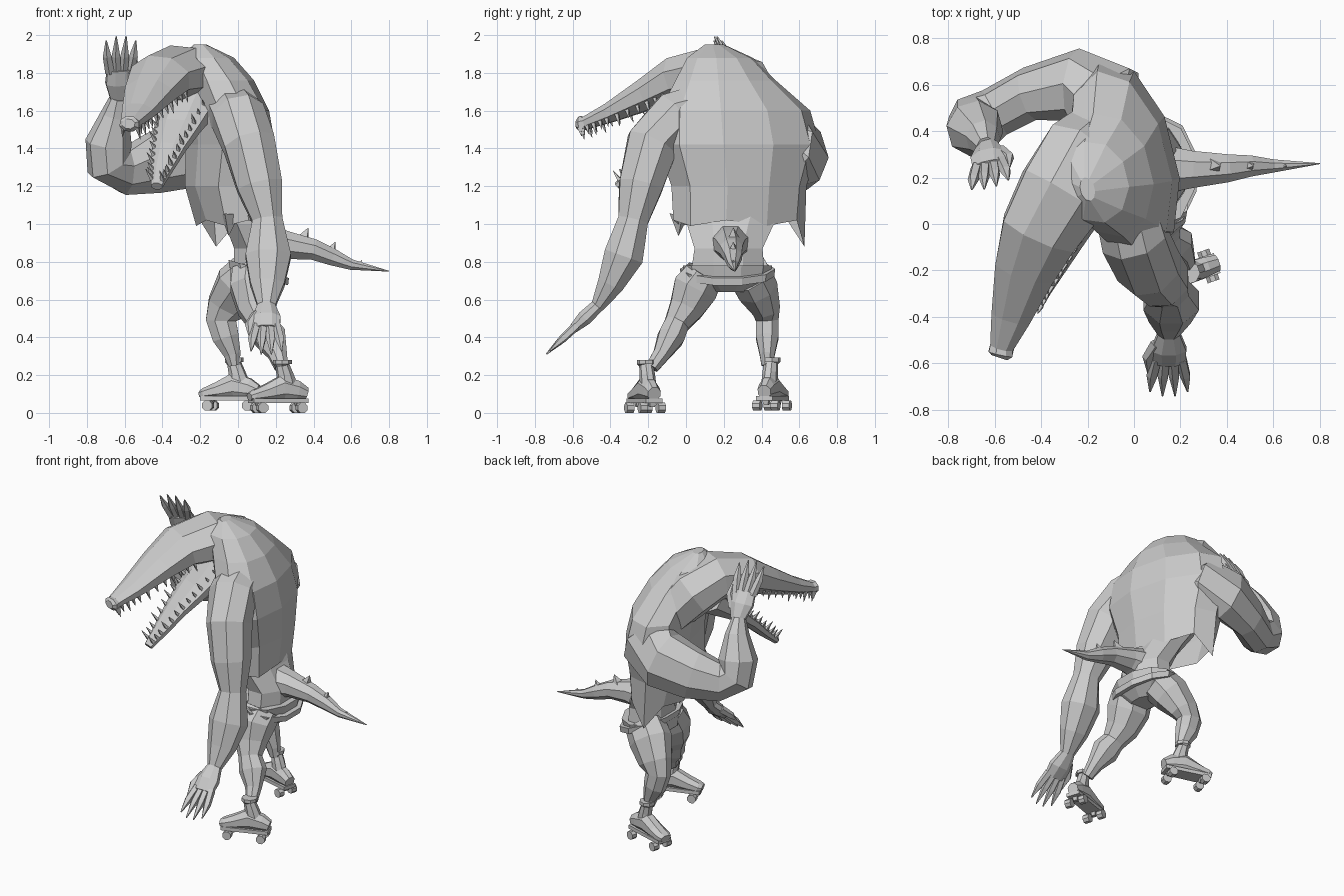
import bpy, bmesh, math
from mathutils import Vector, Matrix

cube = bpy.data.objects.get("Cube")
if cube:
    bpy.data.objects.remove(cube)

grey = bpy.data.materials.new("plain grey")
grey.use_nodes = True
grey.diffuse_color = (0.6, 0.6, 0.6, 1)
grey.node_tree.nodes["Principled BSDF"].inputs["Base Color"].default_value = grey.diffuse_color
UP, LEFT, BACK = Vector((0, 0, 1)), Vector((1, 0, 0)), Vector((0, 1, 0))


def finish(name, bm):
    bmesh.ops.recalc_face_normals(bm, faces=bm.faces)
    mesh = bpy.data.meshes.new(name)
    bm.to_mesh(mesh)
    bm.free()
    mesh.materials.append(grey)
    obj = bpy.data.objects.new(name, mesh)
    bpy.context.scene.collection.objects.link(obj)
    return obj


def add_loft(bm, sections, side, n=8, flat=False, caps=True):
    """Rings (x, y, z, half width along side, half height) joined end to end."""
    side = Vector(side)
    centres = [Vector(s[:3]) for s in sections]
    grow = 1 / math.cos(math.pi / n)
    rings = []
    for i, s in enumerate(sections):
        tangent = centres[min(i + 1, len(centres) - 1)] - centres[max(i - 1, 0)]
        tangent = UP if flat else tangent.normalized()
        u = (side - tangent * side.dot(tangent)).normalized() * grow
        v = u.cross(tangent)
        ring = []
        for k in range(n):
            a = math.tau * (k + 0.5) / n
            ring.append(bm.verts.new(centres[i] + u * s[3] * math.cos(a) + v * s[4] * math.sin(a)))
        rings.append(ring)
    for lower, upper in zip(rings, rings[1:]):
        for k in range(n):
            j = (k + 1) % n
            bm.faces.new((lower[k], lower[j], upper[j], upper[k]))
    if caps:
        bm.faces.new(rings[0])
        bm.faces.new(rings[-1])
    return rings


def loft(name, sections, side, **options):
    bm = bmesh.new()
    add_loft(bm, sections, side, **options)
    return finish(name, bm)


def add_spike(bm, base, tip, radius, n=4):
    side = Vector((0.3, 0.9, 0.2))
    add_loft(bm, [(*base, radius, radius), (*tip, 0.001, 0.001)], side, n=n)


# Hunched, twisted shirt with a ragged, open hem
bm = bmesh.new()
rings = add_loft(bm, [
    (-.03, .28, 1.02, .17, .34), (-.05, .28, 1.2, .21, .35), (-.04, .28, 1.42, .21, .42),
    (-.06, .26, 1.6, .2, .39), (-.11, .21, 1.76, .18, .26), (-.17, .18, 1.88, .14, .17),
    (-.2, .15, 1.95, .03, .05)], (.97, .24, 0), n=10, flat=True, caps=False)
bm.faces.new(rings[-1])
for k, vert in enumerate(rings[0]):
    vert.co.z -= 0.03 * (k % 2)
corner = max(rings[0], key=lambda vert: vert.co.y - vert.co.x)
corner.co.z = .88
finish("shirt", bm)

# Shred hanging from the far shirt corner
bm = bmesh.new()
add_spike(bm, (-.05, -.03, 1.05), (-.05, -.04, .94), .03, 3)
finish("shirt_shred", bm)

# Belly, shorts and belt
loft("belly", [(.1, .22, .7, .12, .2), (.1, .225, .87, .12, .18),
               (.04, .235, 1, .11, .23), (-.04, .26, 1.15, .13, .27)], LEFT, flat=True)
loft("shorts", [(.1, .22, .64, .07, .1), (.1, .22, .7, .14, .21),
                (.11, .22, .78, .15, .225)], LEFT, n=10, flat=True)
belt = loft("belt", [(.11, .22, .74, .155, .235), (.11, .22, .78, .16, .24)], LEFT, n=10, flat=True)
for vert in belt.data.vertices:
    vert.co.z -= .3 * (vert.co.x - .05)

# Head: neck to snout, with the jaw hanging wide open
SNOUT_SIDE = Vector((.9, -.4, -.1))
upper = [(-.1, .38, 1.58, .17, .14), (-.22, .28, 1.73, .19, .16), (-.31, .13, 1.8, .19, .14),
         (-.41, -.04, 1.775, .165, .115), (-.47, -.2, 1.69, .13, .085), (-.53, -.4, 1.59, .085, .052),
         (-.57, -.53, 1.535, .05, .035), (-.575, -.56, 1.53, .052, .04), (-.58, -.575, 1.53, .035, .025)]
lower = [(-.25, .13, 1.64, .15, .1), (-.32, -.02, 1.51, .125, .055), (-.365, -.15, 1.4, .09, .04),
         (-.405, -.27, 1.28, .055, .03), (-.43, -.36, 1.2, .03, .022)]
loft("upper_jaw", upper, SNOUT_SIDE)
loft("lower_jaw", lower, SNOUT_SIDE)


def teeth(name, rows, direction, count, size):
    bm = bmesh.new()
    side = SNOUT_SIDE.normalized()
    for sign in (-1, 1):
        for i in range(count):
            t = i / count * (len(rows) - 1)
            a, b = rows[int(t)], rows[int(t) + 1]
            x, y, z, w, h = (p + (q - p) * (t % 1) for p, q in zip(a, b))
            base = Vector((x, y, z)) + side * sign * w * .82 + direction * h * .5
            length = size * (1.3 if i % 3 == 0 else .9)
            add_spike(bm, base, base + direction * length + side * sign * .01, .01)
    finish(name, bm)


teeth("upper_teeth", upper[3:8], Vector((.1, .3, -.95)), 14, .05)
teeth("lower_teeth", lower, Vector((-.35, -.45, .75)), 13, .055)

# Arms
loft("left_arm", [(-.04, .08, 1.62, .13, .12), (0, -.06, 1.57, .14, .13), (.06, -.18, 1.42, .135, .135),
                  (.115, -.24, 1.2, .12, .115), (.155, -.28, 1.02, .08, .08), (.16, -.33, .83, .12, .105),
                  (.155, -.4, .68, .09, .07), (.15, -.47, .56, .045, .035)], LEFT)
loft("right_arm", [(-.1, .42, 1.45, .11, .12), (-.13, .55, 1.42, .16, .18), (-.25, .6, 1.38, .14, .18),
                   (-.45, .56, 1.32, .105, .155), (-.6, .48, 1.28, .1, .12), (-.685, .43, 1.32, .12, .115),
                   (-.685, .41, 1.43, .115, .115), (-.65, .37, 1.58, .075, .07),
                   (-.635, .33, 1.67, .045, .04)], (-.25, .9, .2))


def hand(name, wrist, aim, side, thumb):
    bm = bmesh.new()
    wrist, aim = Vector(wrist), Vector(aim).normalized()
    side = Vector(side).normalized()
    knuckles = wrist + aim * .18
    add_loft(bm, [(*wrist, .045, .035), (*(wrist + aim * .1), .075, .04), (*knuckles, .07, .025)], side)
    for i in range(4):
        spread = (i - 1.5) * thumb
        base = knuckles + side * spread * .036 - aim * .02
        mid = base + aim * .1 + side * spread * .012
        tip = mid + aim * (.13 - .025 * abs(spread)) + side * spread * .006
        add_loft(bm, [(*base, .021, .02), (*mid, .02, .018), (*tip, .003, .003)], side, n=5)
    base = wrist + aim * .07 + side * thumb * -.05
    mid = base + aim * .08 - side * thumb * .04
    add_loft(bm, [(*base, .025, .022), (*mid, .02, .018), (*(mid + aim * .09), .003, .003)], side, n=5)
    finish(name, bm)


hand("left_hand", (.15, -.465, .57), (0, -.72, -.68), LEFT, 1)
hand("right_hand", (-.63, .335, 1.66), (.03, -.47, .88), (.95, .25, 0), -1)

# Legs
loft("left_leg", [(.1, .1, .74, .13, .1), (.09, .05, .66, .13, .12), (.1, 0, .55, .1, .09),
                  (.13, -.05, .47, .07, .065), (.17, -.08, .4, .085, .07), (.21, -.13, .31, .05, .045),
                  (.23, -.18, .24, .035, .035)], LEFT)
loft("right_leg", [(.08, .33, .74, .12, .11), (.01, .37, .67, .13, .11), (-.06, .42, .56, .105, .075),
                   (-.09, .43, .49, .08, .06), (-.065, .43, .4, .07, .06), (-.03, .43, .31, .045, .04),
                   (-.02, .43, .25, .03, .03)], LEFT)

# Tail with a row of spikes
loft("tail", [(.1, .235, .89, .11, .11), (.25, .235, .89, .08, .075), (.4, .24, .865, .06, .055),
              (.5, .25, .825, .045, .045), (.6, .25, .785, .028, .028), (.8, .26, .75, .002, .002)], BACK)
bm = bmesh.new()
for x, z, size in ((.34, .92, .08), (.49, .86, .06), (.64, .78, .04)):
    add_spike(bm, (x, .25, z - .01), (x + size * .4, .25, z + size * .75), size * .4)
finish("tail_spikes", bm)


# Roller skates, drawn with the toe along -x and then placed
def skate(name, place, turn):
    bm = bmesh.new()
    add_loft(bm, [(.13, 0, .1, .035, .035), (.08, 0, .115, .042, .055), (0, 0, .13, .047, .07),
                  (-.09, 0, .105, .05, .045), (-.16, 0, .09, .05, .03), (-.185, 0, .085, .038, .02)], BACK)
    add_loft(bm, [(.03, 0, .12, .04, .06), (.015, 0, .2, .038, .042), (0, 0, .25, .035, .035),
                  (0, 0, .258, .046, .046), (0, 0, .28, .046, .046)], BACK)
    add_loft(bm, [(.13, 0, .065, .045, .012), (-.175, 0, .065, .05, .012)], BACK, n=4)
    for x in (-.13, .09):
        add_loft(bm, [(x, 0, .065, .02, .02), (x, 0, .03, .012, .012)], BACK, n=4)
        for y in (-.05, .05):
            add_loft(bm, [(x, y - .02, .027, .027, .027), (x, y + .02, .027, .027, .027)], LEFT)
    bm.transform(Matrix.Translation(place) @ Matrix.Rotation(turn, 4, 'Z'))
    finish(name, bm)


skate("left_skate", (.235, -.21, 0), .33)
skate("right_skate", (-.02, .45, .012), -.28)
